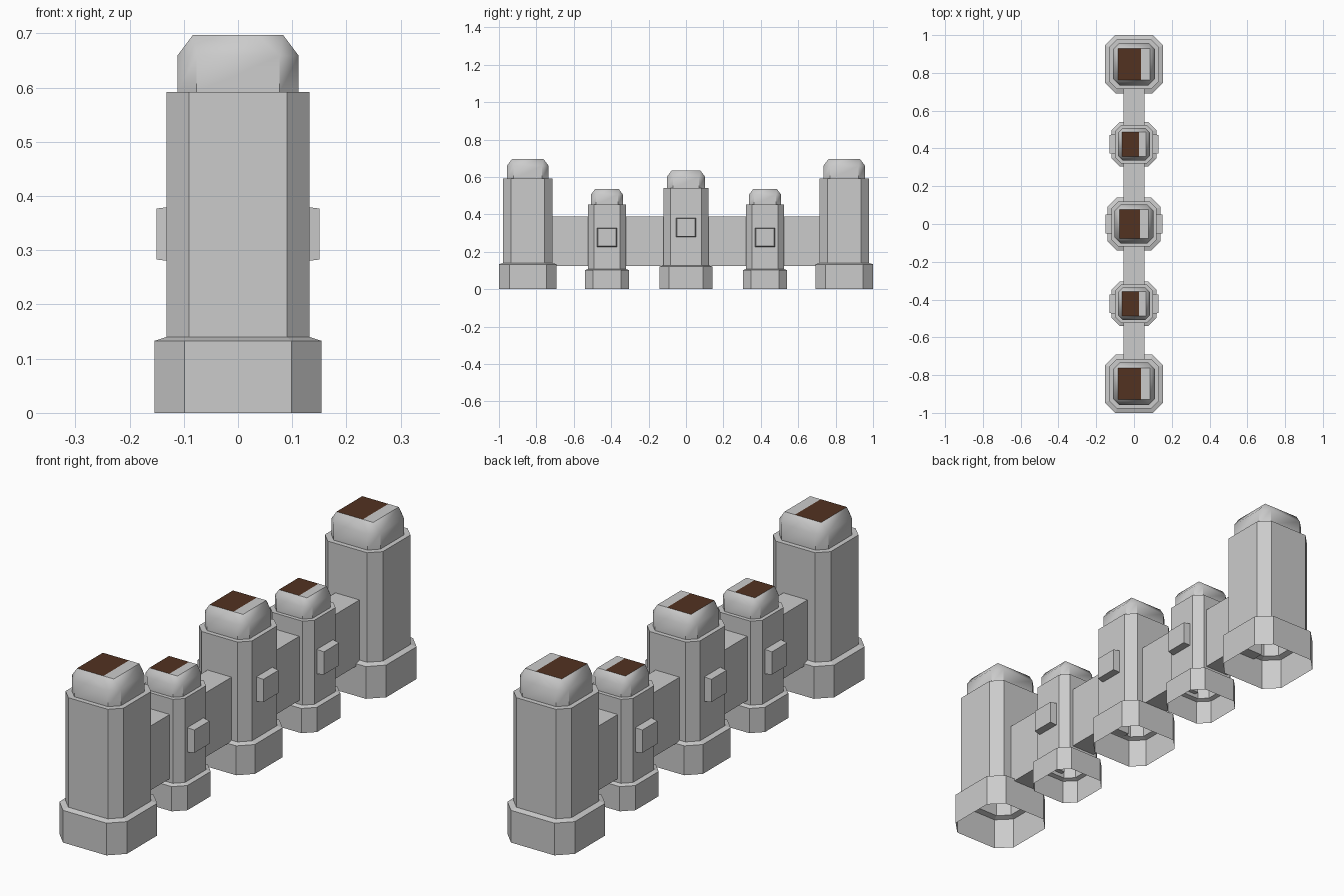
import bpy, bmesh, math

if "Cube" in bpy.data.objects:
    bpy.data.objects.remove(bpy.data.objects["Cube"])

def material(name, col):
    m = bpy.data.materials.new(name)
    m.diffuse_color = (*col, 1)
    m.use_nodes = True
    m.node_tree.nodes["Principled BSDF"].inputs["Base Color"].default_value = m.diffuse_color
    return m

STONE = material("grey stone", (0.6, 0.6, 0.6))
BROWN = material("dark brown", (0.085, 0.032, 0.015))

def make_object(bm, name):
    me = bpy.data.meshes.new(name)
    bm.to_mesh(me)
    bm.free()
    me.materials.append(STONE)
    me.materials.append(BROWN)
    ob = bpy.data.objects.new(name, me)
    bpy.context.collection.objects.link(ob)
    return ob

def loft(rings, s, y, close_top=False):
    """Stack chamfered square rings (half width, straight half length, height)."""
    bm = bmesh.new()
    loops = []
    for h, f, z in rings:
        pts = [(h, -f), (h, f), (f, h), (-f, h), (-h, f), (-h, -f), (-f, -h), (f, -h)]
        loops.append([bm.verts.new((px * s, y + py * s, z * s)) for px, py in pts])
    for a, b in zip(loops, loops[1:]):
        for i in range(8):
            j = (i + 1) % 8
            bm.faces.new((a[i], a[j], b[j], b[i]))
    if close_top:
        bm.faces.new(loops[-1])
    bmesh.ops.remove_doubles(bm, verts=bm.verts, dist=1e-5)
    return bm

def tower(name, y, s):
    # hollow plinth and shaft with a flat ledge on top
    shaft = [(0.154, 0.099, 0), (0.154, 0.099, 0.133), (0.132, 0.090, 0.14),
             (0.132, 0.090, 0.592), (0.112, 0.077, 0.592)]
    make_object(loft(shaft, s, y), name + "_shaft")
    # cap whose corners run out to a square top
    cap = [(0.112, 0.077, 0.592), (0.112, 0.077, 0.659), (0.0835, 0.0835, 0.697)]
    bm = loft(cap, s, y, True)
    bm.normal_update()
    top = max(bm.faces, key=lambda f: f.calc_center_median().z)
    split = 0.036 * s
    bmesh.ops.bisect_plane(bm, geom=[top, *top.edges, *top.verts],
                           plane_co=(split, 0, 0), plane_no=(1, 0, 0))
    bm.normal_update()
    for f in bm.faces:
        if f.normal.z > 0.95 and f.calc_center_median().x < split:
            f.material_index = 1
    ob = make_object(bm, name + "_cap")
    bpy.ops.object.select_all(action='DESELECT')
    ob.select_set(True)
    bpy.context.view_layer.objects.active = ob
    bpy.ops.object.shade_smooth_by_angle(angle=math.radians(42))

def box(name, x0, x1, y0, y1, z0, z1, inset=0.0):
    """Box; inset shrinks the end at x1."""
    bm = bmesh.new()
    bmesh.ops.create_cube(bm, size=1)
    for v in bm.verts:
        far = v.co.x > 0
        i = inset if far else 0
        v.co = (x1 if far else x0,
                y1 - i if v.co.y > 0 else y0 + i,
                z1 - i if v.co.z > 0 else z0 + i)
    bmesh.ops.recalc_face_normals(bm, faces=bm.faces)
    make_object(bm, name)

BIG, SMALL = 0.846, 0.4225

# towers
tower("middle_tower", 0, 0.912)
for side, tag in ((-1, "front"), (1, "back")):
    tower(tag + "_end_tower", side * BIG, 1.0)
    tower(tag + "_small_tower", side * SMALL, 0.767)
    # linking walls, ends just inside the towers
    for part, a, b in (("inner", 0.10, 0.34), ("outer", 0.505, 0.74)):
        y0, y1 = sorted((side * a, side * b))
        box(f"{tag}_{part}_wall", -0.055, 0.055, y0, y1, 0.123, 0.388)

# blocks on the tower sides
for name, y, z, x in (("middle", 0, 0.330, 0.15), ("front", -SMALL, 0.277, 0.131),
                      ("back", SMALL, 0.277, 0.131)):
    for side, tag in ((-1, "left"), (1, "right")):
        box(f"{name}_{tag}_block", side * (x - 0.04), side * x,
            y - 0.054, y + 0.054, z - 0.052, z + 0.052, 0.005)
